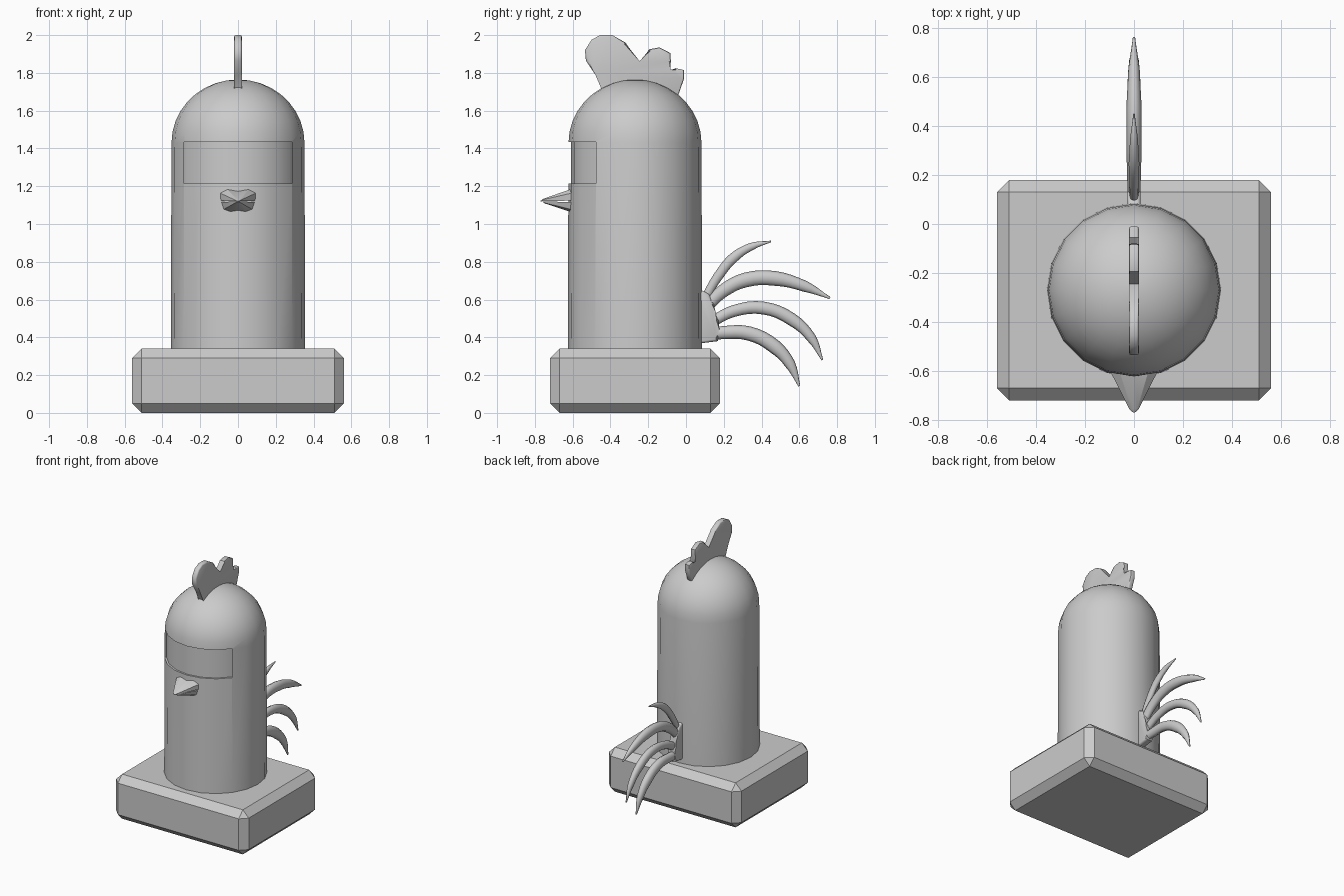
import bpy, bmesh, math

if "Cube" in bpy.data.objects:
    bpy.data.objects.remove(bpy.data.objects["Cube"])

CY = -0.27   # body axis in y
SIDES = 20


def finish(name, bm, smooth=None):
    bmesh.ops.recalc_face_normals(bm, faces=bm.faces)
    me = bpy.data.meshes.new(name)
    bm.to_mesh(me)
    bm.free()
    ob = bpy.data.objects.new(name, me)
    bpy.context.collection.objects.link(ob)
    if smooth:
        shade(ob, smooth)
    return ob


def activate(ob):
    bpy.ops.object.select_all(action='DESELECT')
    ob.select_set(True)
    bpy.context.view_layer.objects.active = ob


def shade(ob, angle):
    activate(ob)
    bpy.ops.object.shade_smooth_by_angle(angle=math.radians(angle))


def box(name, x, y0, y1, z0, z1):
    bm = bmesh.new()
    bmesh.ops.create_cube(bm, size=1)
    for v in bm.verts:
        v.co = (2 * x * v.co.x, (y0 + y1) / 2 + (y1 - y0) * v.co.y,
                (z0 + z1) / 2 + (z1 - z0) * v.co.z)
    return finish(name, bm)


def loft(bm, rings):
    """Skin closed rings of equal length and cap both ends."""
    vs = [[bm.verts.new(p) for p in r] for r in rings]
    n = len(vs[0])
    for a, b in zip(vs, vs[1:]):
        for i in range(n):
            j = (i + 1) % n
            bm.faces.new((a[i], a[j], b[j], b[i]))
    bm.faces.new(vs[0])
    bm.faces.new(vs[-1])


def lathe(name, profile):
    bm = bmesh.new()
    ang = [2 * math.pi * i / SIDES for i in range(SIDES)]
    loft(bm, [[(r * math.cos(a), CY + r * math.sin(a), z) for a in ang] for r, z in profile])
    bmesh.ops.remove_doubles(bm, verts=bm.verts, dist=0.0005)
    return finish(name, bm)


def subtract(ob, cutter):
    mod = ob.modifiers.new("cut", 'BOOLEAN')
    mod.operation = 'DIFFERENCE'
    mod.solver = 'EXACT'
    mod.object = cutter
    activate(ob)
    bpy.ops.object.modifier_apply(modifier=mod.name)
    bpy.data.objects.remove(cutter)


def plate(name, outline, half, bevel):
    """Flat upright part from a (y, z) outline with softened rims."""
    bm = bmesh.new()
    loft(bm, [[(x, y, z) for y, z in outline] for x in (-half, half)])
    rim = [e for e in bm.edges if abs(e.verts[0].co.x - e.verts[1].co.x) < 1e-5]
    bmesh.ops.bevel(bm, geom=rim, offset=bevel, segments=2, profile=0.5, affect='EDGES')
    return finish(name, bm, 45)


# Chamfered base
base = box("base", 0.56, -0.72, 0.18, 0, 0.34)
mod = base.modifiers.new("chamfer", 'BEVEL')
mod.width = 0.05
mod.segments = 1

# Domed body
R, Z0, H = 0.352, 1.43, 0.335
dome = [(R * math.cos(t), Z0 + H * math.sin(t))
        for t in (math.pi / 2 * i / 9 for i in range(9))]
body = lathe("body", [(0.356, 0.32)] + dome + [(0.004, Z0 + H)])

# Recessed face band
cutter = box("face_cutter", 0.285, -0.75, -0.40, 1.215, 1.435)
subtract(cutter, lathe("face_core", [(0.339, 1.1), (0.339, 1.55)]))
subtract(body, cutter)
shade(body, 30)

# Beak halves, each a tapered half cone
upper = [(-0.095, 0.004), (-0.098, 0.045), (-0.06, 0.068), (0, 0.06),
         (0.06, 0.068), (0.098, 0.045), (0.095, 0.004)]
lower = [(-0.093, -0.004), (-0.08, -0.045), (-0.045, -0.06), (0, -0.055),
         (0.045, -0.06), (0.08, -0.045), (0.093, -0.004)]
for name, sec, tip in (("beak_upper", upper, -0.77), ("beak_lower", lower, -0.76)):
    bm = bmesh.new()
    loft(bm, [[(x * s, y, 1.12 + z * s) for x, z in sec]
              for y, s in ((-0.59, 1.05), (tip + 0.015, 0.2), (tip, 0.04))])
    finish(name, bm, 35)

# Comb on the head
plate("comb", [(-0.42, 1.66), (-0.44, 1.72), (-0.48, 1.79), (-0.53, 1.865), (-0.535, 1.92),
               (-0.50, 1.975), (-0.455, 2.0), (-0.39, 2.0), (-0.32, 1.96), (-0.245, 1.845),
               (-0.195, 1.925), (-0.14, 1.935), (-0.083, 1.905), (-0.08, 1.86),
               (-0.095, 1.795), (-0.055, 1.825), (-0.01, 1.815), (-0.01, 1.77),
               (-0.04, 1.685), (-0.09, 1.63)], 0.02, 0.009)

# Tail root joining the feathers
plate("tail_root", [(0.05, 0.365), (0.17, 0.38), (0.165, 0.44), (0.175, 0.49), (0.145, 0.53),
                    (0.15, 0.575), (0.12, 0.63), (0.08, 0.65), (0.05, 0.62)], 0.027, 0.012)

# Curved tail feathers, fullest past the middle and pointed at the end
feathers = [
    (0.027, [(0.08, 0.55), (0.12, 0.64), (0.175, 0.73), (0.25, 0.82), (0.345, 0.88), (0.45, 0.908)]),
    (0.039, [(0.08, 0.52), (0.13, 0.585), (0.21, 0.655), (0.32, 0.705), (0.47, 0.712), (0.63, 0.67), (0.762, 0.608)]),
    (0.034, [(0.08, 0.45), (0.15, 0.49), (0.255, 0.54), (0.41, 0.555), (0.56, 0.495), (0.665, 0.395), (0.722, 0.28)]),
    (0.038, [(0.06, 0.40), (0.12, 0.415), (0.20, 0.425), (0.335, 0.42), (0.47, 0.35), (0.55, 0.26), (0.60, 0.142)]),
]
for k, (rad, path) in enumerate(feathers):
    cu = bpy.data.curves.new("tail_feather", 'CURVE')
    cu.dimensions = '3D'
    cu.bevel_depth = rad
    cu.bevel_resolution = 2
    cu.resolution_u = 4
    cu.use_fill_caps = True
    sp = cu.splines.new('BEZIER')
    sp.bezier_points.add(len(path) - 1)
    for i, (p, (y, z)) in enumerate(zip(sp.bezier_points, path)):
        t = i / (len(path) - 1)
        p.co = (0, y, z)
        p.handle_left_type = p.handle_right_type = 'AUTO'
        p.radius = 0.15 if t == 1 else min(1, 0.75 + 0.5 * t) if t < 0.7 else 0.75
    ob = bpy.data.objects.new("tail_feather_%d" % (k + 1), cu)
    bpy.context.collection.objects.link(ob)
    ob.scale.x = 0.8
    activate(ob)
    bpy.ops.object.convert(target='MESH')
    shade(bpy.context.object, 50)
